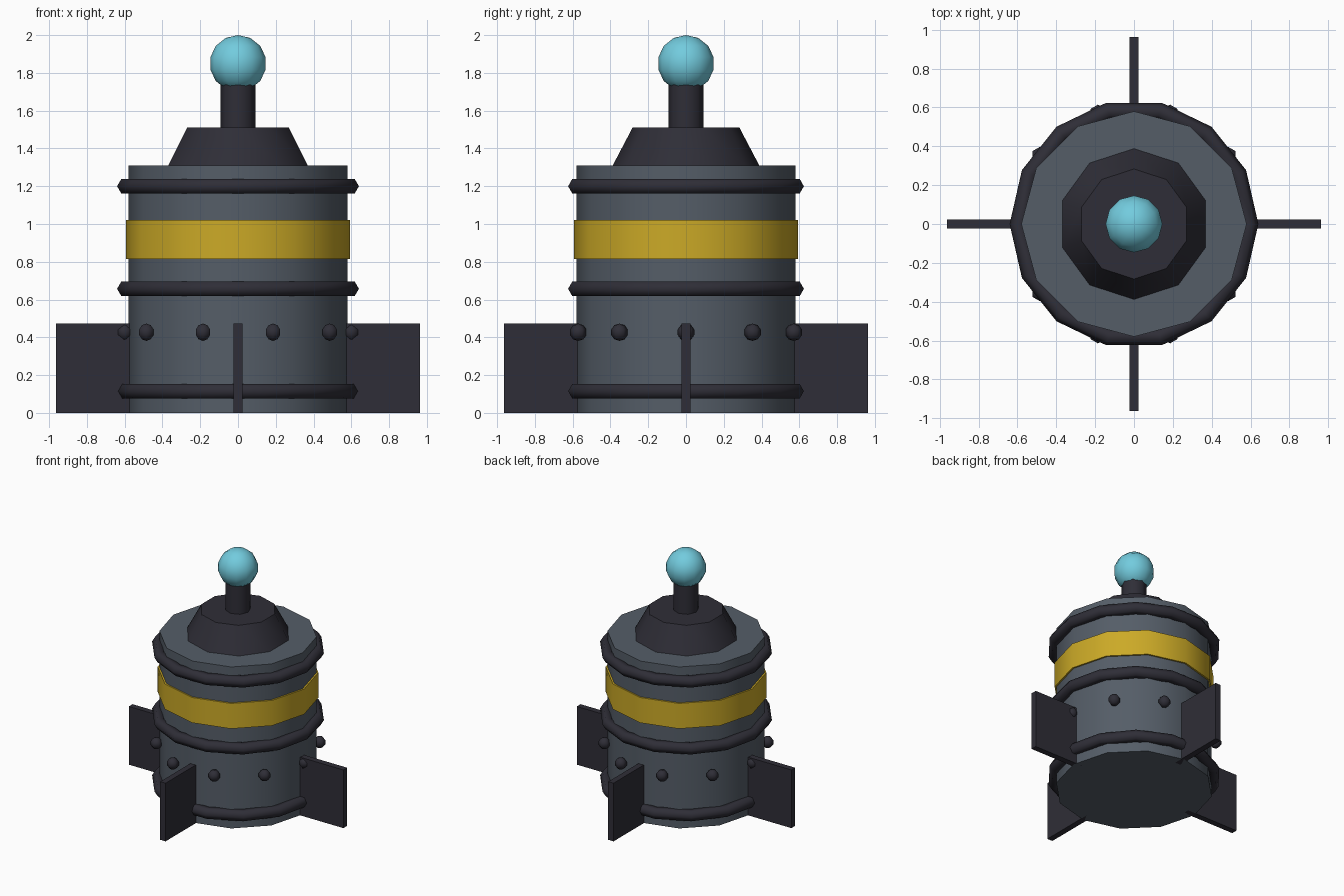
import bpy
from math import sin, cos, pi, radians

if "Cube" in bpy.data.objects:
    bpy.data.objects.remove(bpy.data.objects["Cube"], do_unlink=True)


def material(name, rgb):
    m = bpy.data.materials.new(name)
    m.use_nodes = True
    m.diffuse_color = (*rgb, 1)
    bsdf = m.node_tree.nodes["Principled BSDF"]
    bsdf.inputs["Base Color"].default_value = (*rgb, 1)
    bsdf.inputs["Roughness"].default_value = 0.6
    return m


STEEL = material("slate_steel", (0.09, 0.11, 0.137))
DARK = material("dark_iron", (0.028, 0.027, 0.038))
YELLOW = material("warning_yellow", (0.6, 0.4, 0.02))
CYAN = material("glowing_cyan", (0.17, 0.6, 0.73))


def finish(name, mat, smooth=True):
    ob = bpy.context.object
    ob.name = name
    ob.data.materials.append(mat)
    if smooth:
        bpy.ops.object.shade_smooth_by_angle(angle=radians(45))
    return ob


def frustum(name, mat, sides, bottom, top, z0, z1):
    bpy.ops.mesh.primitive_cone_add(vertices=sides, radius1=bottom, radius2=top,
                                    depth=z1 - z0, location=(0, 0, (z0 + z1) / 2))
    return finish(name, mat)


def ball(name, mat, segments, rings, radius, location):
    bpy.ops.mesh.primitive_uv_sphere_add(segments=segments, ring_count=rings,
                                         radius=radius, location=location)
    finish(name, mat, False)
    bpy.ops.object.shade_smooth()


# Barrel body, painted band and stepped cap
frustum("barrel_body", STEEL, 12, 0.58, 0.58, 0, 1.31)
frustum("warning_band", YELLOW, 12, 0.593, 0.593, 0.815, 1.02)
frustum("top_cone", DARK, 10, 0.388, 0.283, 1.31, 1.51)
frustum("trigger_post", DARK, 8, 0.092, 0.092, 1.5, 1.78)
ball("trigger_orb", CYAN, 12, 7, 0.15, (0, 0, 1.85))

# Reinforcing hoops
for label, z in (("lower", 0.115), ("middle", 0.657), ("upper", 1.2)):
    bpy.ops.mesh.primitive_torus_add(major_segments=14, minor_segments=6,
                                     major_radius=0.595, minor_radius=0.045,
                                     location=(0, 0, z))
    finish(label + "_hoop", DARK, False)
    bpy.ops.object.shade_smooth()

# Rivets around the lower body
for i in range(10):
    a = 2 * pi * i / 10
    ball(f"rivet_{i + 1}", DARK, 6, 5, 0.046, (0.6 * cos(a), 0.6 * sin(a), 0.427))

# Four flat fins
INNER, OUTER, HEIGHT = 0.5, 0.963, 0.472
for i, label in enumerate(("left", "back", "right", "front")):
    a = i * pi / 2
    mid = (INNER + OUTER) / 2
    bpy.ops.mesh.primitive_cube_add(size=1, rotation=(0, 0, a),
                                    location=(mid * cos(a), mid * sin(a), HEIGHT / 2))
    bpy.context.object.scale = (OUTER - INNER, 0.048, HEIGHT)
    finish(label + "_fin", DARK, False)
